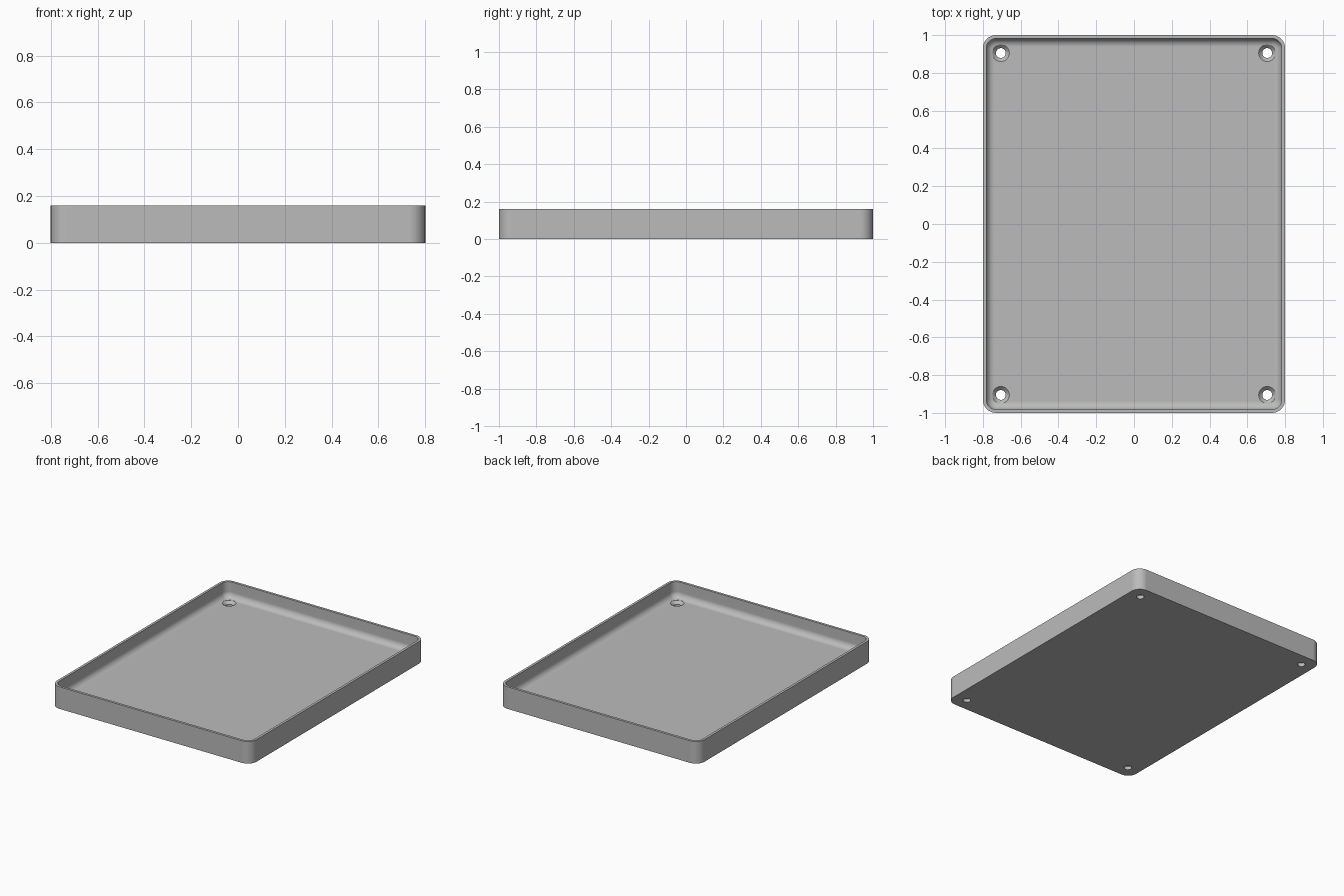
import bpy, bmesh, math

if "Cube" in bpy.data.objects:
    bpy.data.objects.remove(bpy.data.objects["Cube"], do_unlink=True)

HALF_X, HALF_Y, HEIGHT = 0.8, 1.0, 0.16
CORNER, WALL, FILLET, FLOOR = 0.07, 0.018, 0.043, 0.045
STEPS = 10

grey = bpy.data.materials.new("plain grey")
grey.use_nodes = True
grey.diffuse_color = (0.5, 0.5, 0.5, 1)
grey.node_tree.nodes["Principled BSDF"].inputs["Base Color"].default_value = (0.5, 0.5, 0.5, 1)


def make_object(name, bm):
    bmesh.ops.recalc_face_normals(bm, faces=bm.faces)
    mesh = bpy.data.meshes.new(name)
    bm.to_mesh(mesh)
    bm.free()
    mesh.materials.append(grey)
    obj = bpy.data.objects.new(name, mesh)
    bpy.context.collection.objects.link(obj)
    return obj


def rounded_rectangle(bm, inset, z):
    """Ring of vertices following the tray outline, moved inwards by inset."""
    radius = CORNER - inset
    ring = []
    for quarter, (sx, sy) in enumerate([(1, 1), (-1, 1), (-1, -1), (1, -1)]):
        for i in range(STEPS + 1):
            a = math.pi / 2 * (quarter + i / STEPS)
            ring.append(bm.verts.new((sx * (HALF_X - CORNER) + radius * math.cos(a),
                                      sy * (HALF_Y - CORNER) + radius * math.sin(a), z)))
    return ring


def circle(bm, x, y, radius, z, sides=32):
    return [bm.verts.new((x + radius * math.cos(math.tau * i / sides),
                          y + radius * math.sin(math.tau * i / sides), z))
            for i in range(sides)]


def skin(bm, rings):
    """Bridge consecutive rings and cap both ends."""
    for low, high in zip(rings, rings[1:]):
        for i in range(len(low)):
            j = (i + 1) % len(low)
            bm.faces.new((low[i], low[j], high[j], high[i]))
    bm.faces.new(rings[0])
    bm.faces.new(rings[-1])


# Tray: outer wall, flat rim, inner wall and a rounded blend into the floor
section = [(0, 0), (0, HEIGHT), (WALL, HEIGHT)]
for i in range(STEPS + 1):
    a = math.pi / 2 * i / STEPS
    section.append((WALL + FILLET * (1 - math.cos(a)), FLOOR + FILLET * (1 - math.sin(a))))
bm = bmesh.new()
skin(bm, [rounded_rectangle(bm, inset, z) for inset, z in section])
tray = make_object("tray", bm)

# Countersunk screw holes in the four corners
hole_profile = [(0.026, -0.05), (0.026, 0.025), (0.045, FLOOR), (0.045, 0.1)]
bm = bmesh.new()
for sx in (-1, 1):
    for sy in (-1, 1):
        skin(bm, [circle(bm, sx * 0.705, sy * 0.905, r, z) for r, z in hole_profile])
cutter = make_object("screw_hole_cutter", bm)
cutter.hide_render = True

cut = tray.modifiers.new("screw holes", "BOOLEAN")
cut.operation = "DIFFERENCE"
cut.solver = "EXACT"
cut.object = cutter

bpy.ops.object.select_all(action="DESELECT")
tray.select_set(True)
bpy.context.view_layer.objects.active = tray
bpy.ops.object.modifier_apply(modifier=cut.name)
bpy.data.objects.remove(cutter, do_unlink=True)

# Smooth curves, crisp rim and hole edges
bpy.ops.object.shade_smooth_by_angle(angle=math.radians(30))
weighted = tray.modifiers.new("flat floor shading", "WEIGHTED_NORMAL")
weighted.keep_sharp = True
